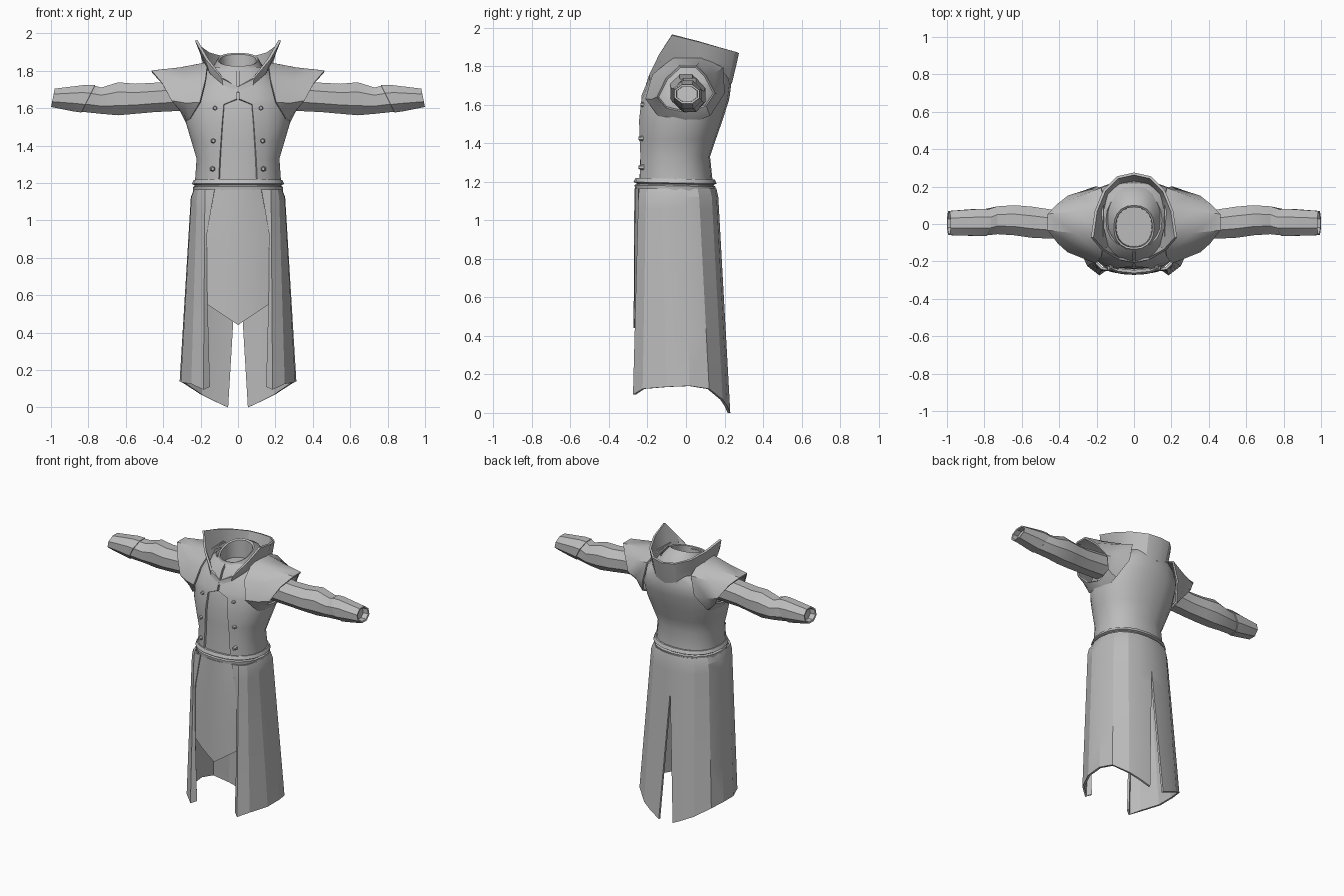
import bpy, bmesh, math

if "Cube" in bpy.data.objects:
    bpy.data.objects.remove(bpy.data.objects["Cube"])

cloth = bpy.data.materials.new("grey cloth")
cloth.diffuse_color = (0.5, 0.5, 0.5, 1)
cloth.use_nodes = True
cloth.node_tree.nodes["Principled BSDF"].inputs["Base Color"].default_value = cloth.diffuse_color


def finish(name, bm, mirror=True, thick=0.0, angle=28):
    """Turn a bmesh into a finished object: mirrored, thickened, shaded."""
    mesh = bpy.data.meshes.new(name)
    bm.to_mesh(mesh)
    bm.free()
    mesh.materials.append(cloth)
    ob = bpy.data.objects.new(name, mesh)
    bpy.context.collection.objects.link(ob)
    bpy.ops.object.select_all(action='DESELECT')
    ob.select_set(True)
    bpy.context.view_layer.objects.active = ob
    if mirror:
        m = ob.modifiers.new("mirror", 'MIRROR')
        m.merge_threshold = 0.002
        bpy.ops.object.modifier_apply(modifier=m.name)
    if thick:
        s = ob.modifiers.new("thickness", 'SOLIDIFY')
        s.thickness = thick
        s.offset = -1
        bpy.ops.object.modifier_apply(modifier=s.name)
    bpy.ops.object.shade_smooth_by_angle(angle=math.radians(angle))
    return ob


def loft(name, rows, closed=False, cap=False, recalc=False, **kw):
    """Skin rows of points; rows run upward, points run front to back."""
    bm = bmesh.new()
    vs = [[bm.verts.new(p) for p in row] for row in rows]
    n = len(rows[0])
    for a, b in zip(vs, vs[1:]):
        for i in range(n if closed else n - 1):
            j = (i + 1) % n
            bm.faces.new((a[i], a[j], b[j], b[i]))
    if cap:
        bm.faces.new(vs[-1])
    if recalc:
        bmesh.ops.recalc_face_normals(bm, faces=bm.faces)
    return finish(name, bm, **kw)


def spow(v, p):
    return math.copysign(abs(v) ** p, v)


def arc(hw, yf, yb, z, t0=0.0, t1=math.pi, n=10, tilt=0.0, p=0.88):
    """Part of a squarish oval ring, from the front (0) to the back (pi)."""
    c, d = (yf + yb) / 2, (yb - yf) / 2
    pts = []
    for i in range(n + 1):
        t = t0 + (t1 - t0) * i / n
        y = c - d * spow(math.cos(t), p)
        x = hw * spow(math.sin(t), p)
        pts.append((0.0 if abs(x) < 1e-6 else x, y, z + tilt * (y - c)))
    return pts


def start(x, hw, p=0.88):
    return math.asin((x / hw) ** (1 / p))


# Jacket: half width, front y, back y, height, half width of front opening
body = [(.232, -.255, .140, 1.185, .105), (.222, -.25, .125, 1.33, .098),
        (.250, -.25, .155, 1.42, .092), (.280, -.25, .190, 1.52, .085),
        (.288, -.237, .222, 1.62, .076), (.284, -.23, .228, 1.65, .006),
        (.265, -.205, .235, 1.71, .006), (.20, -.175, .22, 1.775, .006),
        (.15, -.13, .17, 1.82, .006)]
loft("jacket", [arc(w, f, b, z, start(o, w)) for w, f, b, z, o in body], thick=.014)

# Recessed panel seen through the jacket opening
loft("chest_panel", [arc(w, f + .013, b, z, 0, start(.135, w), 4)
                     for w, f, b, z, o in body[:7]])

# Shoulder caps flaring to a pointed tip above each sleeve
cap_root = [(.16, -.06, 1.835), (.16, .08, 1.835), (.17, .185, 1.785), (.2, .19, 1.66),
            (.25, .12, 1.55), (.25, 0, 1.5), (.25, -.14, 1.55), (.2, -.2, 1.63),
            (.17, -.165, 1.75)]
cap_rim = [(.46, -.03, 1.79), (.46, .05, 1.79), (.41, .095, 1.745), (.35, .14, 1.66),
           (.3, .1, 1.6), (.285, 0, 1.565), (.3, -.1, 1.59), (.35, -.14, 1.64),
           (.405, -.095, 1.73)]


def between(a, b, t, sag):
    return [(p[0] + (q[0] - p[0]) * t, p[1] + (q[1] - p[1]) * t,
             p[2] + (q[2] - p[2]) * t - sag) for p, q in zip(a, b)]


loft("shoulder_cap", [cap_root, between(cap_root, cap_rim, .5, .006), cap_rim],
     closed=True, thick=.012, angle=40)

# Sleeves: x, centre y, radius y, centre z, radius z
arm = [(.24, 0, .085, 1.672, .085), (.45, 0, .08, 1.657, .08), (.55, .01, .085, 1.65, .082),
       (.64, .02, .082, 1.65, .09), (.73, .02, .076, 1.64, .072), (.80, .008, .07, 1.65, .071),
       (.802, .008, .075, 1.65, .075), (.85, .008, .073, 1.654, .072),
       (.99, .005, .066, 1.655, .05), (.988, .005, .056, 1.655, .04), (.95, .005, .054, 1.655, .04)]
sleeve = []
for x, cy, ry, cz, rz in arm:
    ring = []
    for i in range(8):
        a = math.tau * (i + .5) / 8
        dz = rz * math.sin(a) * 1.06
        slant = .2 if x > .86 else (.5 if x > .79 else 0)
        ring.append((x - slant * dz, cy + ry * math.cos(a) * 1.06, cz + dz))
    sleeve.append(ring)
loft("sleeve", sleeve, closed=True, cap=True, recalc=True)

# Tall flared collar: lower edge and upper edge, front to back
low = [(0, -.215, 1.685), (.08, -.19, 1.72), (.15, -.125, 1.785), (.172, -.03, 1.825),
       (.178, .06, 1.805), (.15, .16, 1.76), (.08, .22, 1.72), (0, .238, 1.71)]
top = [(0, -.205, 1.715), (.085, -.19, 1.757), (.172, -.14, 1.86), (.23, -.073, 1.96),
       (.21, .07, 1.925), (.165, .18, 1.895), (.09, .255, 1.875), (0, .275, 1.868)]
loft("collar", [low, between(low, top, .5, .004), top], thick=.014)

# Neck band inside the collar, with a sunken floor
loft("neck_band", [arc(.17, -.19, .2, 1.755, tilt=.22), arc(.135, -.155, .16, 1.815, tilt=.3),
                   arc(.108, -.135, .1, 1.86, tilt=.3), arc(.098, -.125, .09, 1.855, tilt=.3),
                   arc(.095, -.12, .09, 1.76)], cap=True, angle=40)

# Belt: two stepped bands
loft("belt", [arc(.231 + o, -.256 - o, .143 + o, z, tilt=-.02)
              for o, z in [(-.012, 1.152), (.008, 1.154), (.011, 1.178), (.001, 1.184),
                           (.001, 1.188), (.016, 1.194), (.006, 1.216), (-.01, 1.216)]])

# Coat skirt: waist position and hem position of each pleat, front to back
waist = [(.125, -.25), (.175, -.243), (.212, -.205), (.234, -.13), (.236, -.03),
         (.212, .06), (.15, .125), (.08, .15), (0, .158)]
hem = [(.15, -.25, .11), (.185, -.275, .095), (.25, -.225, .125), (.306, -.1, .135),
       (.312, .02, .14), (.285, .12, .125), (.2, .19, .07), (.13, .215, .035), (.055, .23, 0)]
skirt = []
for s in (1, .75, .5, .3, .22, .1, .04, 0):
    row = []
    for i, ((wx, wy), (hx, hy, hz)) in enumerate(zip(waist, hem)):
        flare = .18 * min(1, s / .04) + .82 * s if s else 0
        x = wx + (hx - wx) * flare
        if i == 8:                      # rear slit opens below the hips
            x = max(0, (s - .22) / .78) * hx
        if i == 0:                      # front edge curves out quickly
            x = wx + .04 * min(1, s / .22) - .015 * max(0, (s - .5) / .5)
        row.append((x, wy + (hy - wy) * (.9 * s + .1 * min(1, s / .04)),
                    1.165 + (hz - 1.165) * s))
    skirt.append(row)
loft("coat_skirt", skirt, thick=.014, angle=18)

# Pointed front apron
apron = []
for s in (1, .7, .35, .1, 0):
    w = .13 + .04 * min(1, s / .3)
    apron.append([(w * k, -.268 + .03 * k * k - .004 * s, 1.165 - s * (.725 - .115 * k))
                  for k in (0, .35, .7, 1)])
loft("front_apron", apron, thick=.008)

# Six studs on the jacket front
for i, (x, y, z) in enumerate([(.122, -.222, 1.6), (.132, -.231, 1.425), (.135, -.232, 1.275)]):
    bm = bmesh.new()
    bmesh.ops.create_cone(bm, cap_ends=True, segments=6, radius1=.016, radius2=.009, depth=.03)
    for v in bm.verts:
        v.co = (x + v.co.x, y - v.co.z, z + v.co.y)
    bmesh.ops.recalc_face_normals(bm, faces=bm.faces)
    finish("jacket_stud_%d" % (i + 1), bm)
